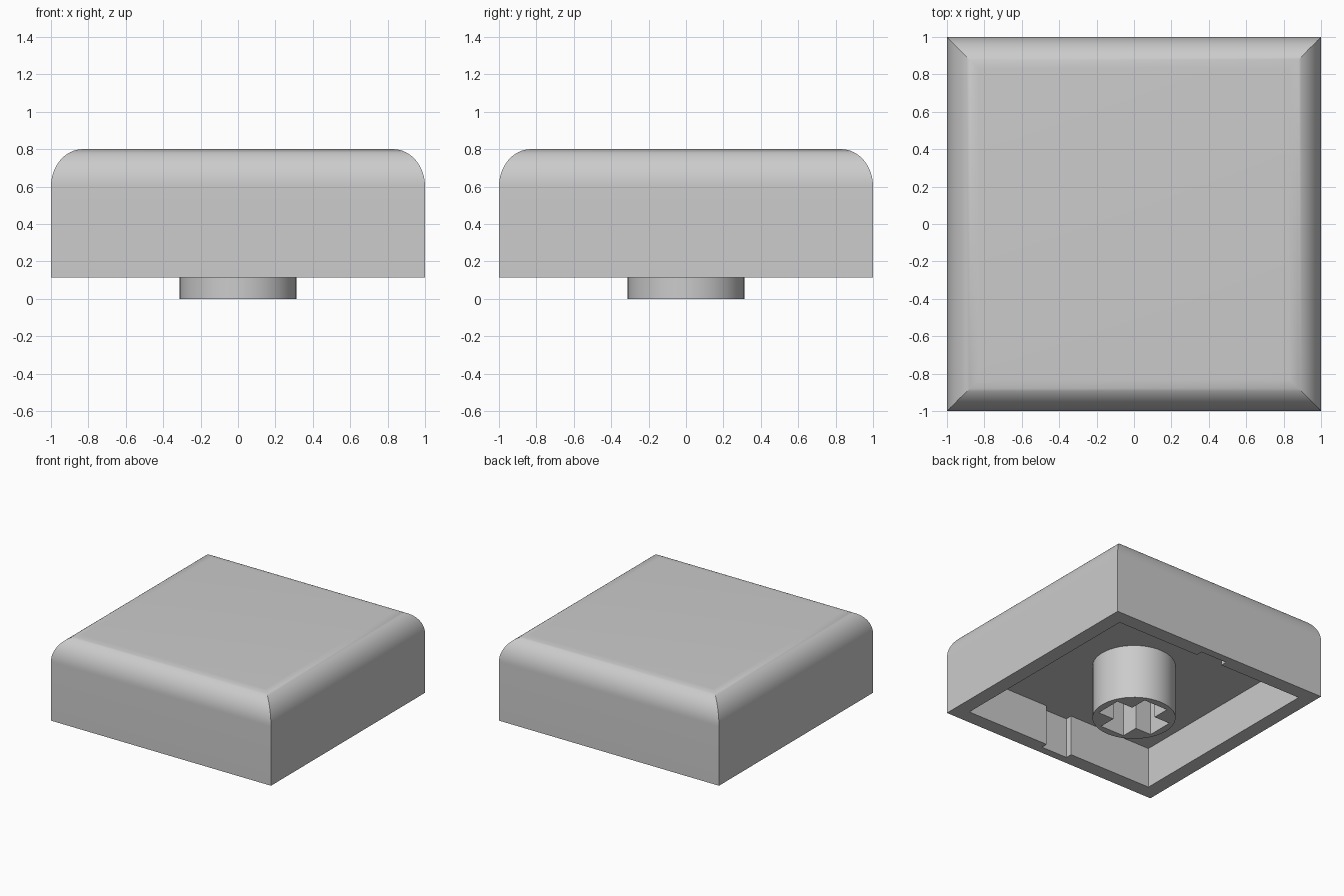
import bpy, bmesh, math

cube = bpy.data.objects.get("Cube")
if cube:
    bpy.data.objects.remove(cube, do_unlink=True)

mat = bpy.data.materials.new("light_grey_plastic")
mat.use_nodes = True
GREY = (0.6, 0.6, 0.6, 1)
mat.diffuse_color = GREY
mat.node_tree.nodes["Principled BSDF"].inputs["Base Color"].default_value = GREY

BASE, SHOULDER, TOP = 0.115, 0.6, 0.8   # heights of the cap
CEILING = 0.45                          # underside of the cap's top
INNER = 0.88                            # half width of the cavity


def ring(bm, points, z):
    """Closed loop of vertices at one height."""
    return [bm.verts.new((x, y, z)) for x, y in points]


def walls(bm, lower, upper):
    """Quads between two matching loops."""
    n = len(lower)
    for i in range(n):
        j = (i + 1) % n
        bm.faces.new((lower[i], lower[j], upper[j], upper[i]))


def fill_between(bm, *loops):
    """Flat face between an outer loop and a hole."""
    edges = []
    for loop in loops:
        for i, v in enumerate(loop):
            w = loop[(i + 1) % len(loop)]
            edges.append(bm.edges.get((v, w)) or bm.edges.new((v, w)))
    bmesh.ops.triangle_fill(bm, edges=edges, use_beauty=True)


def finish(bm, name):
    bmesh.ops.recalc_face_normals(bm, faces=bm.faces[:])
    mesh = bpy.data.meshes.new(name)
    bm.to_mesh(mesh)
    bm.free()
    mesh.materials.append(mat)
    ob = bpy.data.objects.new(name, mesh)
    bpy.context.collection.objects.link(ob)
    bpy.ops.object.select_all(action='DESELECT')
    ob.select_set(True)
    bpy.context.view_layer.objects.active = ob
    bpy.ops.object.shade_smooth_by_angle(angle=math.radians(30))


def square(h):
    return [(-h, -h), (h, -h), (h, h), (-h, h)]


# Cap shell: straight sides, rounded shoulder, flat top
bm = bmesh.new()
bottom = ring(bm, square(1), BASE)
previous = bottom
STEPS = 16
for i in range(STEPS + 1):
    a = math.pi / 2 * i / STEPS
    inset = 0.17 * (1 - math.cos(a))
    loop = ring(bm, square(1 - inset), SHOULDER + (TOP - SHOULDER) * math.sin(a))
    walls(bm, previous, loop)
    previous = loop
bm.faces.new(previous)

# Cavity with a shallow groove in the middle of the front and back walls
w, d = 0.12, INNER + 0.055
half = [(-INNER, -INNER), (-w, -INNER), (-w, -d), (w, -d), (w, -INNER), (INNER, -INNER)]
outline = half + [(-x, -y) for x, y in half]
rim = ring(bm, outline, BASE)
ceiling = ring(bm, outline, CEILING)
walls(bm, rim, ceiling)
bm.faces.new(ceiling)
fill_between(bm, bottom, rim)
finish(bm, "cap_shell")

# Round stem with a cross-shaped socket
SIDES, RADIUS = 48, 0.313
circle = [(RADIUS * math.cos(math.tau * i / SIDES), RADIUS * math.sin(math.tau * i / SIDES))
          for i in range(SIDES)]
arm, hw = 0.255, 0.11
cross = []
quarter = [(arm, -hw), (arm, hw), (hw, hw)]
for _ in range(4):
    cross += quarter
    quarter = [(-y, x) for x, y in quarter]

bm = bmesh.new()
ends = [(ring(bm, circle, z), ring(bm, cross, z)) for z in (0, CEILING + 0.005)]
walls(bm, ends[0][0], ends[1][0])
walls(bm, ends[0][1], ends[1][1])
for outer, socket in ends:
    fill_between(bm, outer, socket)
finish(bm, "stem")
